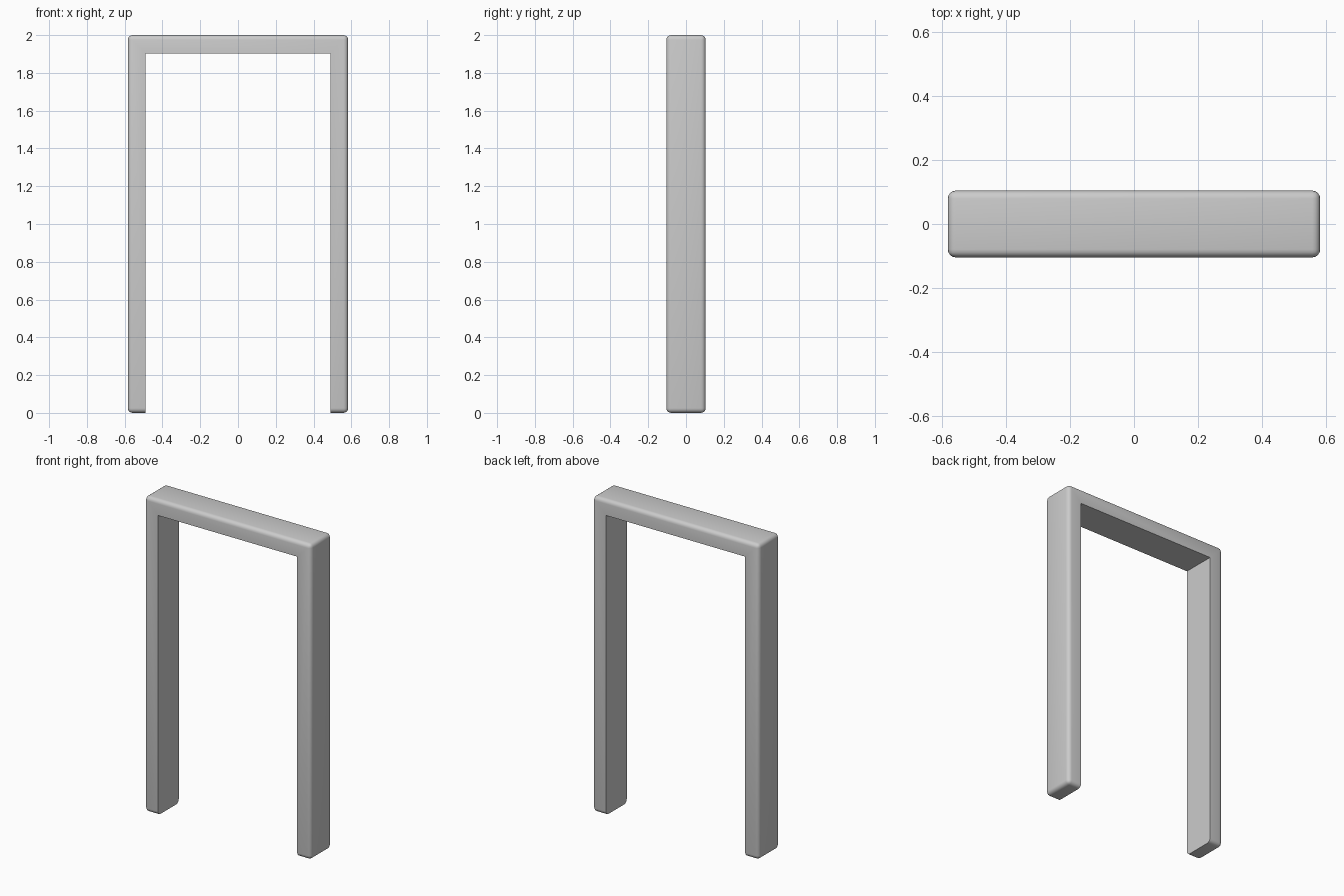
import bpy

if "Cube" in bpy.data.objects:
    bpy.data.objects.remove(bpy.data.objects["Cube"])

WIDTH, DEPTH, HEIGHT = 1.167, 0.209, 2.0
OPENING_W, OPENING_H = 0.977, 1.902


def box(name, size, z):
    bpy.ops.mesh.primitive_cube_add(size=1, location=(0, 0, z))
    obj = bpy.context.object
    obj.name = name
    obj.scale = size
    bpy.ops.object.transform_apply(location=False, rotation=False, scale=True)
    return obj


# Opening cutter, reaching below the floor so the legs stay separate
cutter = box("opening_cutter", (OPENING_W, 1, OPENING_H + 0.5), (OPENING_H - 0.5) / 2)
cutter.hide_render = True
cutter.display_type = 'WIRE'

# Rounded slab, hollowed into a door frame with crisp inner edges
frame = box("door_frame", (WIDTH, DEPTH, HEIGHT), HEIGHT / 2)
bevel = frame.modifiers.new("rounded_edges", 'BEVEL')
bevel.width = 0.025
bevel.segments = 4
cut = frame.modifiers.new("opening", 'BOOLEAN')
cut.operation = 'DIFFERENCE'
cut.solver = 'EXACT'
cut.object = cutter
bpy.ops.object.modifier_apply(modifier="rounded_edges")
bpy.ops.object.modifier_apply(modifier="opening")
bpy.data.objects.remove(cutter, do_unlink=True)

bpy.ops.object.shade_smooth_by_angle(angle=0.7)
